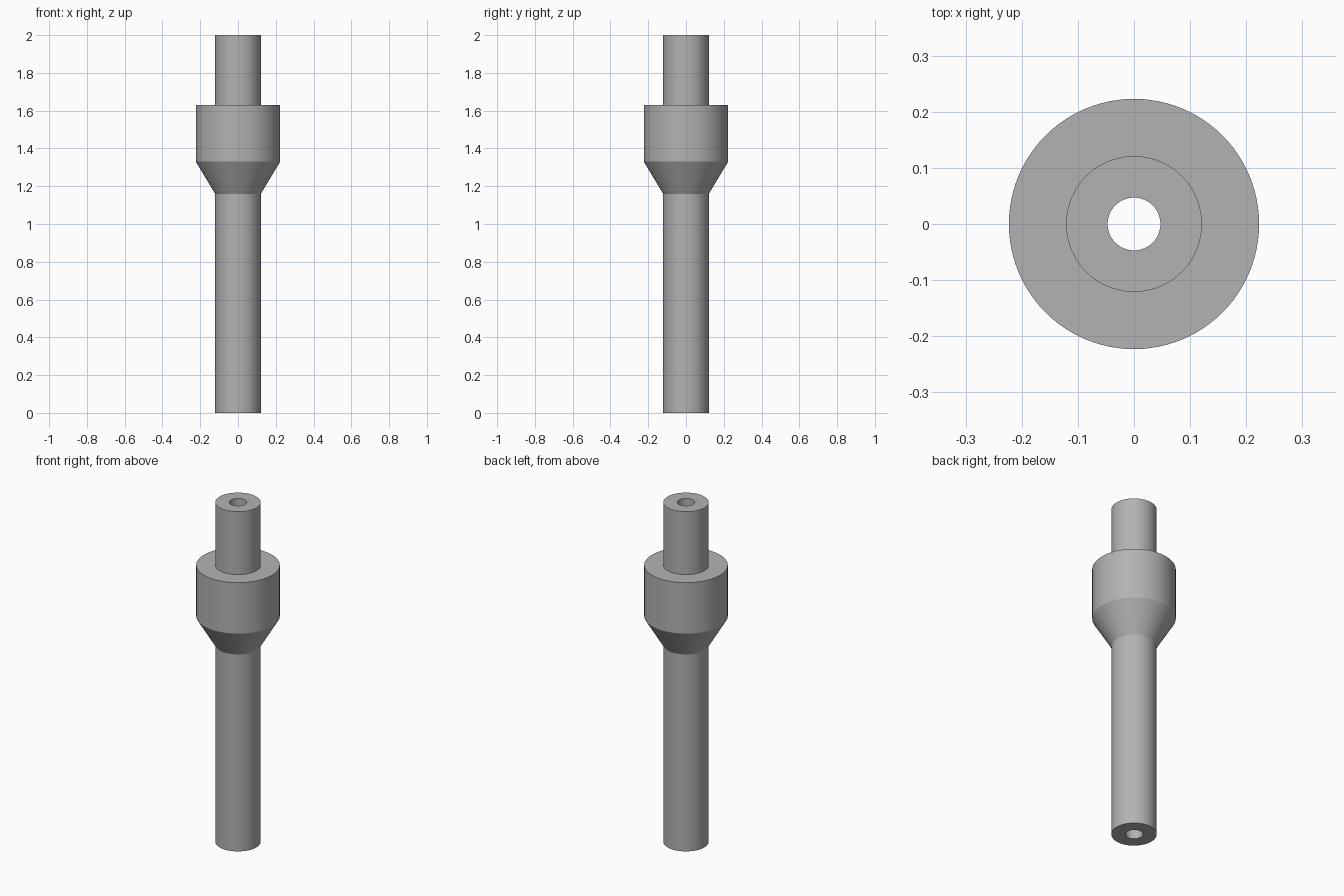
import bpy
import bmesh
import math

cube = bpy.data.objects.get("Cube")
if cube:
    bpy.data.objects.remove(cube, do_unlink=True)

# Plain grey metal
metal = bpy.data.materials.new("grey metal")
metal.use_nodes = True
grey = (0.45, 0.45, 0.45, 1)
metal.diffuse_color = grey
metal.node_tree.nodes["Principled BSDF"].inputs["Base Color"].default_value = grey

HEIGHT = 2.0
BORE = 0.047
TUBE = 0.121
COLLAR = 0.223
CONE_BOTTOM, CONE_TOP, COLLAR_TOP = 1.16, 1.33, 1.63


def lathe(name, profile, material, steps=96):
    """Spin a closed (radius, height) profile around the z axis."""
    bm = bmesh.new()
    verts = [bm.verts.new((r, 0, z)) for r, z in profile]
    edges = [bm.edges.new((a, b)) for a, b in zip(verts, verts[1:] + verts[:1])]
    bmesh.ops.spin(bm, geom=verts + edges, cent=(0, 0, 0), axis=(0, 0, 1),
                   angle=math.tau, steps=steps, use_merge=True)
    bmesh.ops.remove_doubles(bm, verts=bm.verts, dist=1e-5)
    bmesh.ops.recalc_face_normals(bm, faces=bm.faces)
    mesh = bpy.data.meshes.new(name)
    bm.to_mesh(mesh)
    bm.free()
    mesh.materials.append(material)
    obj = bpy.data.objects.new(name, mesh)
    bpy.context.collection.objects.link(obj)
    bpy.ops.object.select_all(action="DESELECT")
    obj.select_set(True)
    bpy.context.view_layer.objects.active = obj
    bpy.ops.object.shade_smooth_by_angle(angle=math.radians(30))
    return obj


# Hollow tube with a tapered collar, turned as one piece
lathe("collared_tube", [
    (BORE, 0), (TUBE, 0),
    (TUBE, CONE_BOTTOM), (COLLAR, CONE_TOP), (COLLAR, COLLAR_TOP),
    (TUBE, COLLAR_TOP), (TUBE, HEIGHT), (BORE, HEIGHT),
], metal)
